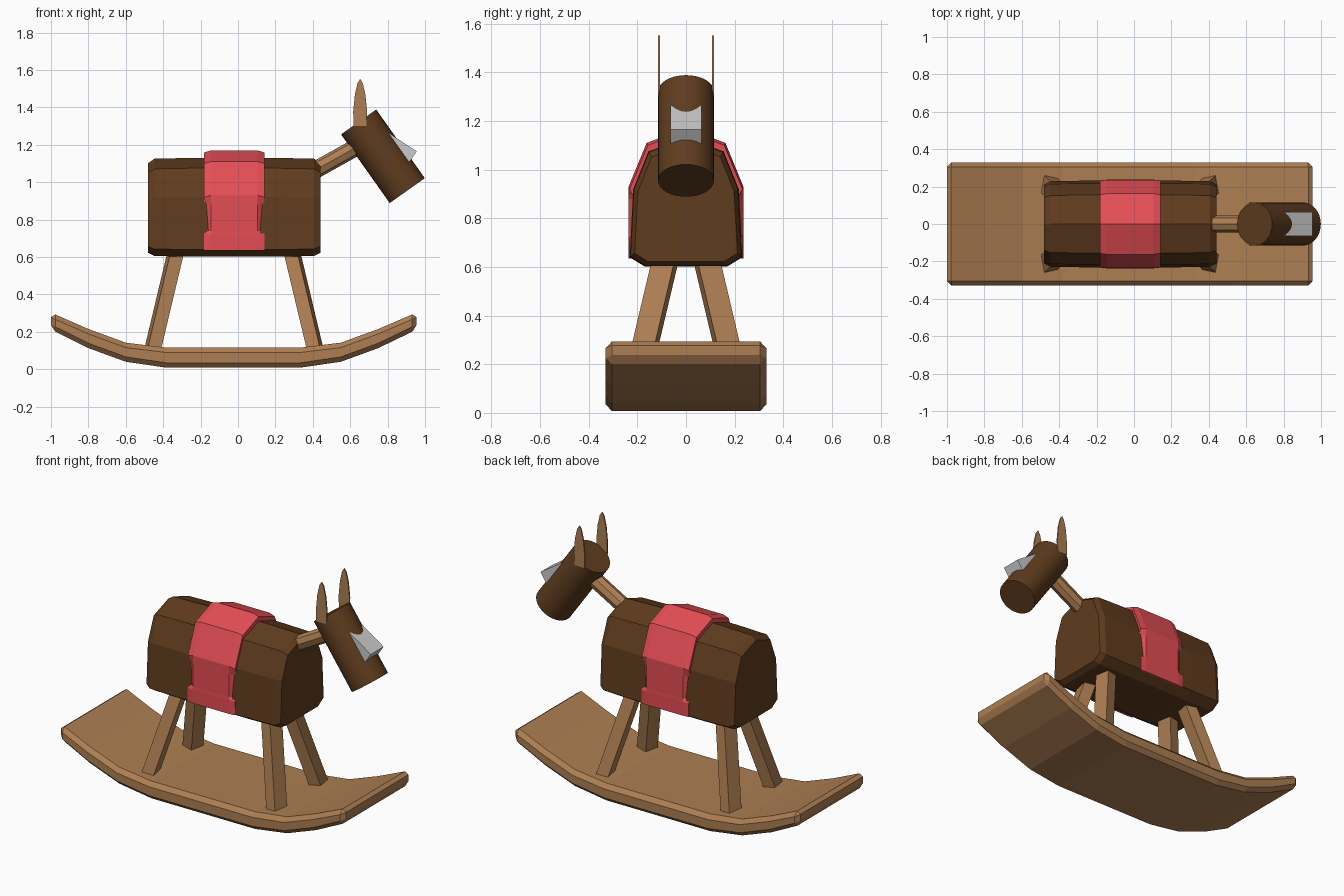
import bpy, bmesh, math
from mathutils import Vector, Matrix

if "Cube" in bpy.data.objects:
    bpy.data.objects.remove(bpy.data.objects["Cube"])


def material(name, rgb):
    m = bpy.data.materials.new(name)
    m.diffuse_color = (*rgb, 1)
    m.use_nodes = True
    m.node_tree.nodes["Principled BSDF"].inputs["Base Color"].default_value = m.diffuse_color
    return m


LIGHT = material("light_wood", (0.42, 0.21, 0.085))
DARK = material("dark_wood", (0.115, 0.045, 0.013))
RED = material("red_cloth", (0.78, 0.075, 0.09))


def finish(bm, name, mat=None, loc=(0, 0, 0)):
    bmesh.ops.recalc_face_normals(bm, faces=bm.faces)
    me = bpy.data.meshes.new(name)
    bm.to_mesh(me)
    bm.free()
    ob = bpy.data.objects.new(name, me)
    ob.location = loc
    bpy.context.collection.objects.link(ob)
    if mat:
        me.materials.append(mat)
    return ob


def loft(rings, name, mat):
    """Skin a list of equal-length closed rings and cap both ends."""
    bm = bmesh.new()
    vs = [[bm.verts.new(p) for p in r] for r in rings]
    n = len(rings[0])
    for a, b in zip(vs, vs[1:]):
        for i in range(n):
            j = (i + 1) % n
            bm.faces.new((a[i], a[j], b[j], b[i]))
    bm.faces.new(vs[0])
    bm.faces.new(vs[-1])
    return finish(bm, name, mat)


def mirrored(half):
    """Complete a (y, z) half section across y = 0."""
    return half + [(-y, z) for y, z in reversed(half) if y > 0]


def mirror(ob, x, y):
    m = ob.modifiers.new("mirror", 'MIRROR')
    m.use_axis = (x, y, False)


def bevel(ob, width):
    m = ob.modifiers.new("bevel", 'BEVEL')
    m.width = width
    m.segments = 1
    m.limit_method = 'ANGLE'
    m.angle_limit = math.radians(40)


def rod(name, a, b, radius, sides, mat):
    a, b = Vector(a), Vector(b)
    q = (b - a).to_track_quat('Z', 'Y').to_matrix().to_4x4()
    bm = bmesh.new()
    bmesh.ops.create_cone(bm, cap_ends=True, segments=sides, radius1=radius,
                          radius2=radius, depth=(b - a).length,
                          matrix=Matrix.Translation((a + b) / 2) @ q)
    return finish(bm, name, mat)


# Curved rocker board: x, bottom z, top z
path = [(-1.0, .212, .303), (-.8, .113, .215), (-.6, .04, .142), (-.38, .008, .115),
        (.33, .008, .115), (.55, .04, .142), (.75, .113, .215), (.955, .212, .303)]
board = loft([[(x, -.33, lo), (x, .33, lo), (x, .33, hi), (x, -.33, hi)]
              for x, lo, hi in path], "rocker_board", LIGHT)
bevel(board, .025)

# Barrel body with slightly drawn-in ends
section = mirrored([(0, 1.13), (.155, 1.075), (.217, .92), (.232, .64), (.17, .602)])
section.append((0, .602))
section = section[:5] + [section[-1]] + section[5:-1]
loft([[(x, y * k, .82 + (z - .82) * k) for y, z in section]
      for x, k in [(-.48, .91), (-.447, .985), (-.25, 1), (.21, 1), (.407, .985), (.44, .91)]],
     "body", DARK)

# Saddle cloth, its edges sinking into the flanks
edge = mirrored([(0, 1.158), (.157, 1.1), (.232, .92), (.21, .88), (.21, .74), (.233, .72), (.233, .635)])
mid = mirrored([(0, 1.17), (.162, 1.11), (.236, .93), (.236, .88), (.236, .74), (.237, .72), (.237, .635)])
loft([[(x, y, z) for y, z in s]
      for x, s in [(-.182, edge), (-.145, mid), (.105, mid), (.142, edge)]],
     "saddle", RED)

# Four splayed legs, mirrored from one
top, foot = Vector((.305, .08, .65)), Vector((.436, .21, .1))
bm = bmesh.new()
bmesh.ops.create_cube(bm, size=1)
tilt = Vector((0, 0, 1)).rotation_difference(top - foot).to_matrix().to_4x4()
bm.transform(Matrix.Translation((top + foot) / 2) @ tilt @ Matrix.Rotation(math.radians(12), 4, 'Z')
             @ Matrix.Diagonal((.072, .094, (top - foot).length, 1)))
legs = finish(bm, "legs", LIGHT, (-.022, 0, 0))
mirror(legs, True, True)

# Neck and head
rod("neck", (.36, 0, 1.035), (.70, 0, 1.225), .046, 8, LIGHT)
head = rod("head", (.645, 0, 1.322), (.905, 0, .955), .115, 32, DARK)
bpy.context.view_layer.objects.active = head
head.select_set(True)
bpy.ops.object.shade_smooth_by_angle(angle=math.radians(30))

# Grey nose block set into the face
bm = bmesh.new()
bmesh.ops.create_cube(bm, size=1)
bm.transform(Matrix.Rotation(math.atan2(.55, .83), 4, 'Y') @ Matrix.Diagonal((.2, .126, .068, 1)))
finish(bm, "nose_block", None, (.853, 0, 1.192))

# Thin leaf-shaped ears
leaf = [(.617, 1.30), (.686, 1.30), (.690, 1.38), (.681, 1.47), (.667, 1.53),
        (.653, 1.552), (.639, 1.53), (.625, 1.47), (.616, 1.38)]
ears = loft([[(x, y, z) for x, z in leaf] for y in (.107, .115)], "ears", LIGHT)
mirror(ears, False, True)
